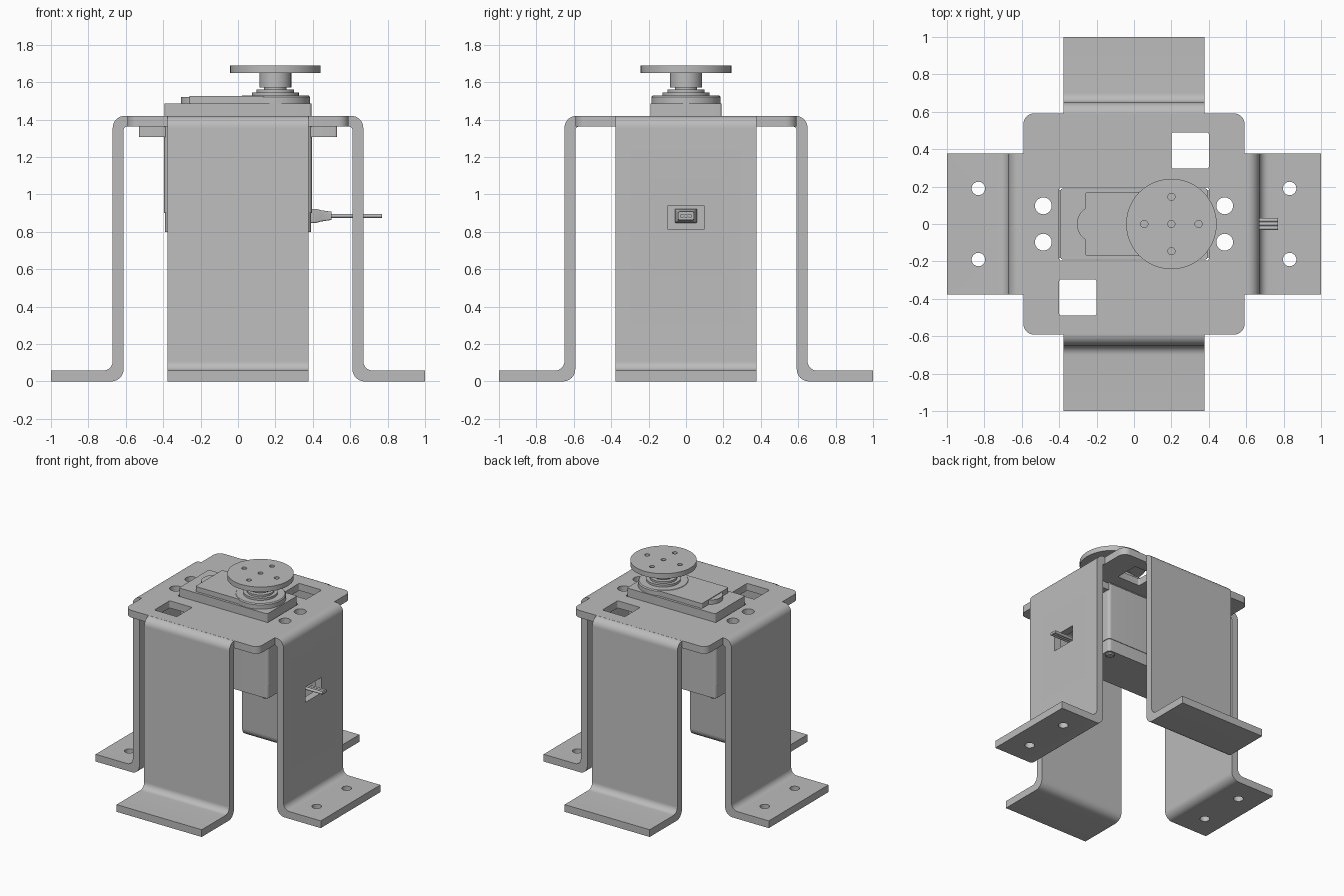
import bpy, math
from mathutils import Matrix

cube = bpy.data.objects.get("Cube")
if cube:
    bpy.data.objects.remove(cube, do_unlink=True)

grey = bpy.data.materials.new("plain grey")
grey.use_nodes = True
GREY = (0.5, 0.5, 0.5, 1)
grey.diffuse_color = GREY
grey.node_tree.nodes["Principled BSDF"].inputs["Base Color"].default_value = GREY


def arc(cx, cy, r, a0, a1, n=8):
    angles = [math.radians(a0 + (a1 - a0) * i / n) for i in range(n + 1)]
    return [(cx + r * math.cos(a), cy + r * math.sin(a)) for a in angles]


def circle(cx, cy, r, n=48):
    return arc(cx, cy, r, 0, 360, n)[:-1]


def rounded(x0, x1, y0, y1, r):
    return (arc(x1 - r, y1 - r, r, 0, 90) + arc(x0 + r, y1 - r, r, 90, 180)
            + arc(x0 + r, y0 + r, r, 180, 270) + arc(x1 - r, y0 + r, r, 270, 360))


def loft(name, rings):
    """Closed solid through matching rings of 3D points."""
    n = len(rings[0])
    verts = [p for ring in rings for p in ring]
    faces = [list(range(n))[::-1], [len(verts) - n + i for i in range(n)]]
    for k in range(len(rings) - 1):
        for i in range(n):
            j = (i + 1) % n
            faces.append([k * n + i, k * n + j, (k + 1) * n + j, (k + 1) * n + i])
    mesh = bpy.data.meshes.new(name)
    mesh.from_pydata(verts, [], faces)
    mesh.materials.append(grey)
    ob = bpy.data.objects.new(name, mesh)
    bpy.context.collection.objects.link(ob)
    return ob


def prism(name, outline, z0, z1):
    return loft(name, [[(x, y, z) for x, y in outline] for z in (z0, z1)])


def turned(name, x, y, profile):
    """Round part about a vertical axis from (radius, height) pairs."""
    return loft(name, [[(a, b, z) for a, b in circle(x, y, r)] for r, z in profile])


def cut(target, cutters):
    for c in cutters:
        mod = target.modifiers.new("cut", "BOOLEAN")
        mod.operation, mod.solver, mod.object = "DIFFERENCE", "EXACT", c
    graph = bpy.context.evaluated_depsgraph_get()
    target_mesh = bpy.data.meshes.new_from_object(target.evaluated_get(graph))
    target.modifiers.clear()
    target.data = target_mesh
    for c in cutters:
        bpy.data.objects.remove(c, do_unlink=True)


def hole(x, y, r, z0, z1):
    return prism("cutter", circle(x, y, r, 32), z0, z1)


H, T, W = 1.42, 0.058, 0.378
SIGNS = [(a, b) for a in (-1, 1) for b in (-1, 1)]

# Top plate with its openings
plate = prism("top_plate", rounded(-0.592, 0.592, -0.592, 0.592, 0.06), H - T, H)
holes = [hole(a * 0.485, b * 0.097, 0.045, 1.3, 1.5) for a, b in SIGNS]
holes += [prism("cutter", rounded(s * 0.3 - 0.1, s * 0.3 + 0.1, s * 0.393 - 0.097,
                                  s * 0.393 + 0.097, 0.012), 1.3, 1.5) for s in (-1, 1)]
holes.append(prism("cutter", rounded(-0.4, 0.4, -0.195, 0.195, 0.01), 1.3, 1.5))
cut(plate, holes)


# Four bent sheet legs with feet
def leg(name, outer, start, angle):
    inner = outer - T
    outline = [(start, H)] + arc(outer - 0.065, H - 0.065, 0.065, 90, 0)
    outline += arc(outer + 0.05, T + 0.05, 0.05, 180, 270) + [(1, T), (1, 0)]
    outline += arc(inner + 0.065, 0.065, 0.065, 270, 180)
    outline += arc(inner - 0.02, H - T - 0.02, 0.02, 0, 90) + [(start, H - T)]
    ob = loft(name, [[(u, y, z) for u, z in outline] for y in (W, -W)])
    ob.data.transform(Matrix.Rotation(math.radians(angle), 4, "Z"))
    return ob


left_leg = leg("left_leg", 0.67, 0.592, 0)
right_leg = leg("right_leg", 0.67, 0.592, 180)
leg("back_leg", 0.65, 0.572, 90)
leg("front_leg", 0.65, 0.572, 270)
cut(left_leg, [hole(0.832, s * 0.19, 0.036, -0.1, 0.2) for s in (-1, 1)]
    + [prism("cutter", rounded(0.5, 0.8, -0.1, 0.1, 0.005), 0.815, 0.938)])
cut(right_leg, [hole(-0.832, s * 0.19, 0.036, -0.1, 0.2) for s in (-1, 1)])


# Motor case, in stacked shells
def shell(name, hx, hy, z0, z1, r=0.025):
    return prism(name, rounded(-hx, hx, -hy, hy, r), z0, z1)


shell("motor_bottom_cover", 0.39, 0.183, 0.8, 0.9)
shell("motor_body", 0.395, 0.187, 0.9, 1.36)
shell("motor_upper_case", 0.392, 0.19, 1.36, 1.485, 0.012)
for a, b in SIGNS:
    turned("case_screw", a * 0.345, b * 0.14, [(0.025, 0.785), (0.032, 0.792), (0.032, 0.82)])

# Mounting ears under the plate
for s, side in ((1, "left"), (-1, "right")):
    ear = prism(side + "_mounting_ear", rounded(s * 0.455 - 0.075, s * 0.455 + 0.075,
                                                -0.18, 0.18, 0.012), 1.307, 1.362)
    cut(ear, [hole(s * 0.485, b * 0.097, 0.045, 1.2, 1.5) for b in (-1, 1)])

# Gear cover on top of the case
prism("gear_cover", rounded(-0.26, 0.2, -0.17, 0.17, 0.012), 1.48, 1.525)
turned("gear_cover_bulge", -0.205, 0, [(0.1, 1.48), (0.1, 1.52)])
turned("output_boss", 0.2, 0, [(0.185, 1.48), (0.185, 1.52), (0.178, 1.528), (0.125, 1.528),
                               (0.125, 1.545), (0.1, 1.545), (0.1, 1.56), (0.06, 1.56),
                               (0.06, 1.572)])

# Output hub and round horn
hub = turned("output_hub", 0.2, 0, [(0.085, 1.57), (0.085, 1.65)])
horn = turned("round_horn", 0.2, 0, [(0.242, 1.65), (0.242, 1.69)])
spots = [(0.2, 0), (0.345, 0), (0.055, 0), (0.2, 0.145), (0.2, -0.145)]
cut(horn, [hole(x, y, 0.019, 1.6, 1.75) for x, y in spots])
cut(hub, [hole(0.2, 0, 0.019, 1.6, 1.75)])

# Cable boot and three wires through the leg window
boot = []
for x, hy, hz in ((0.385, 0.06, 0.038), (0.415, 0.06, 0.038), (0.445, 0.045, 0.03),
                  (0.5, 0.042, 0.022)):
    boot.append([(x, y, z + 0.885) for y, z in rounded(-hy, hy, -hz, hz, 0.008)])
loft("cable_boot", boot)
for i in (-1, 0, 1):
    ring = circle(i * 0.021, 0.885, 0.011, 16)
    loft("wire", [[(x, y, z) for y, z in ring] for x in (0.49, 0.77)])

# Smooth rounded faces, keep sharp edges
bpy.ops.object.select_all(action="DESELECT")
for ob in bpy.context.collection.objects:
    if ob.type == "MESH":
        ob.select_set(True)
        bpy.context.view_layer.objects.active = ob
bpy.ops.object.shade_smooth_by_angle(angle=math.radians(30))
